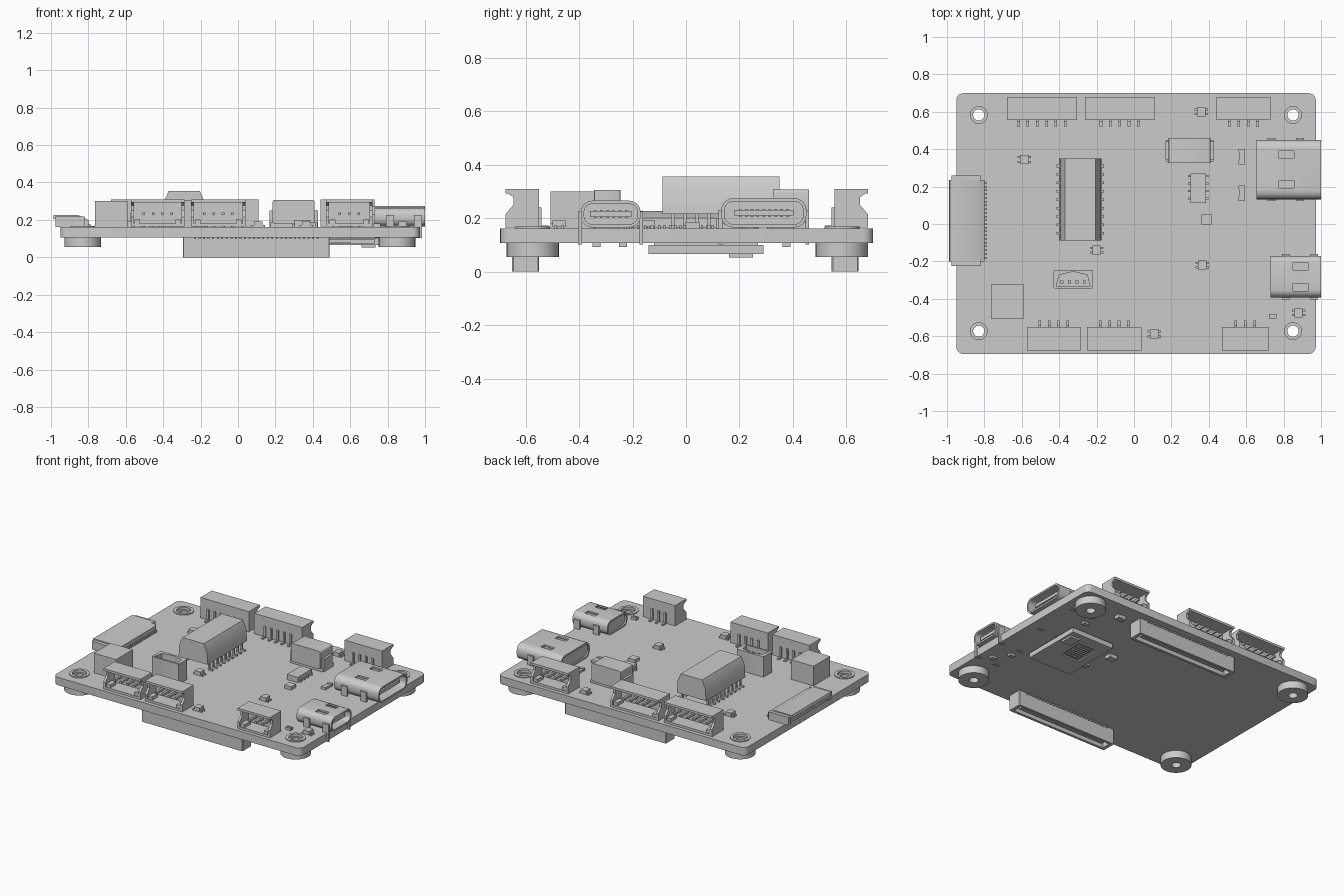
import bpy, bmesh, math
from mathutils import Vector

if "Cube" in bpy.data.objects:
    bpy.data.objects.remove(bpy.data.objects["Cube"])

TOP, BOT = 0.162, 0.107


def boxes(name, items):
    """One object made of many axis-aligned boxes (x0, x1, y0, y1, z0, z1)."""
    bm = bmesh.new()
    for x0, x1, y0, y1, z0, z1 in items:
        vs = bmesh.ops.create_cube(bm, size=1)['verts']
        for v in vs:
            v.co = Vector(((x0 + x1) / 2 + v.co.x * abs(x1 - x0),
                           (y0 + y1) / 2 + v.co.y * abs(y1 - y0),
                           (z0 + z1) / 2 + v.co.z * abs(z1 - z0)))
    me = bpy.data.meshes.new(name)
    bm.to_mesh(me)
    bm.free()
    ob = bpy.data.objects.new(name, me)
    bpy.context.collection.objects.link(ob)
    return ob


def rrect(a0, a1, b0, b1, r, n=5):
    pts = []
    for cx, cy, s in ((a1 - r, b1 - r, 0), (a0 + r, b1 - r, 1), (a0 + r, b0 + r, 2), (a1 - r, b0 + r, 3)):
        for i in range(n + 1):
            t = (s + i / n) * math.pi / 2
            pts.append((cx + r * math.cos(t), cy + r * math.sin(t)))
    return pts


def circle(cx, cy, r, n=32):
    return [(cx + r * math.cos(2 * math.pi * i / n), cy + r * math.sin(2 * math.pi * i / n)) for i in range(n)]


def prism(name, loops, w0, w1, axis='z'):
    """Extrude an outline (further loops become holes) along an axis."""
    cu = bpy.data.curves.new(name, 'CURVE')
    cu.dimensions, cu.fill_mode, cu.extrude = '2D', 'BOTH', (w1 - w0) / 2
    for loop in loops:
        sp = cu.splines.new('POLY')
        sp.points.add(len(loop) - 1)
        for p, (u, v) in zip(sp.points, loop):
            p.co = (u, v, 0, 1)
        sp.use_cyclic_u = True
    ob = bpy.data.objects.new(name, cu)
    bpy.context.collection.objects.link(ob)
    bpy.ops.object.select_all(action='DESELECT')
    ob.select_set(True)
    bpy.context.view_layer.objects.active = ob
    bpy.ops.object.convert(target='MESH')
    ob = bpy.context.view_layer.objects.active
    mid = (w0 + w1) / 2
    bm = bmesh.new()
    bm.from_mesh(ob.data)
    bmesh.ops.remove_doubles(bm, verts=bm.verts, dist=1e-5)
    for v in bm.verts:
        u, t, w = v.co.x, v.co.y, v.co.z + mid
        v.co = {'z': (u, t, w), 'x': (w, u, t), 'y': (u, w, t)}[axis]
    bmesh.ops.recalc_face_normals(bm, faces=bm.faces)
    bm.to_mesh(ob.data)
    bm.free()
    bpy.ops.object.shade_smooth_by_angle(angle=math.radians(30))
    return ob


def cut(ob, items):
    for it in items:
        cutter = boxes("cutter", [it])
        cutter.hide_render = True
        m = ob.modifiers.new("cut", 'BOOLEAN')
        m.operation, m.object, m.solver = 'DIFFERENCE', cutter, 'EXACT'
        bpy.context.view_layer.objects.active = ob
        bpy.ops.object.modifier_apply(modifier=m.name)
        bpy.data.objects.remove(cutter)


# Circuit board with four mounting holes, rings and spacers
holes = [(x, y) for x in (-0.83, 0.85) for y in (-0.573, 0.583)]
prism("board", [rrect(-0.95, 0.972, -0.695, 0.70, 0.04)] + [circle(x, y, 0.05) for x, y in holes], BOT, TOP)
for x, y in holes:
    prism("spacer", [circle(x, y, 0.098), circle(x, y, 0.03)], 0.055, BOT)
    prism("hole_ring", [circle(x, y, 0.065), circle(x, y, 0.045)], BOT, TOP + 0.006)
    prism("hole_sleeve", [circle(x, y, 0.05), circle(x, y, 0.03)], BOT, TOP - 0.012)


# Side-entry wire connectors along the front and back edges
def wire_connector(x0, x1, yi, yo, h=0.308):
    s = 1 if yo > yi else -1
    w, z0 = 0.016, TOP + 0.003
    parts = [(x0, x1, yi + s * 0.02, yo, z0, z0 + w),
             (x0, x1, yi + s * 0.02, yi + s * 0.045, z0, h),
             (x0, x1, yi + s * 0.02, yo, h - w, h)]
    ob = boxes("wire_connector_shell", parts)
    prof = [(yi + s * 0.02, z0), (yo, z0), (yo, z0 + 0.05), (yo - s * 0.03, z0 + 0.085),
            (yo - s * 0.03, h - 0.03), (yo, h - 0.01), (yo, h), (yi + s * 0.02, h)]
    for a in (x0, x1 - w):
        prism("wire_connector_side", [prof], a, a + w, 'x')
    n = round((x1 - x0 - 0.1) / 0.05)
    pins = []
    for i in range(n):
        c = (x0 + x1) / 2 + (i - (n - 1) / 2) * 0.05
        pins += [(c - .007, c + .007, yi + s * .03, yo - s * .02, .225, .24),
                 (c - .007, c + .007, yi + s * .01, yi + s * .02, TOP, .24),
                 (c - .007, c + .007, yi - s * .015, yi + s * .02, TOP, TOP + .01)]
    for a in (x0 + 0.02, x1 - 0.05):
        pins.append((a, a + 0.03, yo - s * 0.07, yo - s * 0.005, z0 + w, z0 + w + 0.022))
    boxes("wire_connector_pins", pins)


for x0, x1 in ((-0.68, -0.305), (-0.263, 0.11), (0.44, 0.73)):
    wire_connector(x0, x1, 0.535, 0.68)
for x0, x1 in ((-0.573, -0.285), (-0.25, 0.04), (0.47, 0.72)):
    wire_connector(x0, x1, -0.53, -0.675)


# Metal-shell ports on the right edge
def port(name, x0, y0, y1, z1, r):
    w, z0 = 0.012, TOP + 0.003
    shell = prism(name + "_shell", [rrect(y0, y1, z0, z1, r),
                  rrect(y0 + w, y1 - w, z0 + w, z1 - w, r - w)], x0, 1.0, 'x')
    yc, hw = (y0 + y1) / 2, (y1 - y0) / 2
    cut(shell, [(x0 + .12, x0 + .20, yc + s * hw * .5 - .02, yc + s * hw * .5 + .02, z1 - .02, z1 + .02)
                for s in (-1, 1)])
    prism(name + "_back", [rrect(y0 + .004, y1 - .004, z0 + .004, z1 - .004, r - .004)], x0 + .01, x0 + .08, 'x')
    zc = (z0 + z1) / 2
    tongue = [(x0 + .05, .975, yc - hw * .7, yc + hw * .7, zc - .011, zc + .011)]
    n = int(hw * 60)
    for i in range(n):
        c = yc + (i - (n - 1) / 2) * hw * 1.25 / n
        tongue += [(x0 + .09, .965, c - .005, c + .005, zc - .015, zc + .015)]
    boxes(name + "_tongue", tongue)
    tabs = []
    for x in (x0 + 0.06, x0 + 0.21):
        for s in (-1, 1):
            e = yc + s * hw
            tabs.append((x, x + 0.045, e - s * .004, e + s * .01, BOT - .005, zc + .01))
    boxes(name + "_tabs", tabs)


port("large_port", 0.655, 0.132, 0.45, 0.275, 0.045)
port("small_port", 0.73, -0.393, -0.17, 0.265, 0.042)

# Flat cable connector on the left edge
prism("cable_connector_body", [[(-.965, .163), (-.80, .163), (-.80, .20), (-.855, .226), (-.985, .226),
      (-.99, .208), (-.88, .203), (-.88, .185), (-.965, .180)]], -0.20, 0.235, 'y')
boxes("cable_connector_ends", [(-.975, -.82, -.225, -.195, TOP, .218), (-.975, -.82, .23, .258, TOP, .218)])
boxes("cable_connector_pins", [(-.96, -.785, -.18 + i * .02 - .004, -.18 + i * .02 + .004, TOP, TOP + .012)
                               for i in range(21)] +
      [(-.96, -.87, -.18 + i * .02 - .004, -.18 + i * .02 + .004, .175, .19) for i in range(21)])

# Tall raised component with bevelled sides and bent legs
prism("raised_component", [[(-.40, .215), (-.175, .215), (-.18, .30), (-.205, .355),
      (-.37, .355), (-.395, .30)]], -0.087, 0.35, 'y')
legs = []
for i in range(9):
    y = 0.13 + (i - 4) * 0.045
    for x, s in ((-.387, -1), (-.188, 1)):
        legs += [(x - .006, x + .006, y - .007, y + .007, TOP, .22),
                 (x, x + s * .028, y - .007, y + .007, TOP, TOP + .01)]
boxes("raised_component_legs", legs)

# Upright four-pin socket, open at the top
prism("upright_socket", [rrect(-.43, -.22, -.345, -.245, .008, 2), [(-.415, -.333), (-.235, -.333),
      (-.25, -.272), (-.315, -.257), (-.335, -.257), (-.40, -.272)]], TOP, 0.305)
boxes("upright_socket_pins", [(-.42, -.23, -.34, -.25, TOP, .18)] +
      [(c - .007, c + .007, -.317, -.303, TOP, .28) for c in (-.385, -.345, -.305, -.265)])

# Cube component and coil block
boxes("cube_component", [(-.765, -.592, -.507, -.322, TOP, .30)])
prism("coil_block", [rrect(.185, .41, .18, .307, .012, 3)], 0.325, 0.46, 'y')
boxes("coil_terminals", [(.168, .19, .345, .44, TOP, .25), (.405, .427, .345, .44, TOP, .25),
                         (.17, .425, .335, .45, TOP, .185)])

# Flat chips and small surface parts
boxes("flat_chip", [(.302, .385, .113, .27, TOP, .20)])
boxes("flat_chip_legs", [(.29, .397, .13 + i * .04, .142 + i * .04, TOP, .175) for i in range(4)])
boxes("small_chip", [(.362, .415, -.002, .05, TOP, .185)])
for x, y, a, b in ((.577, .36, .015, .042), (.577, .165, .015, .042), (.743, -.493, .018, .013)):
    boxes("chip_resistor", [(x - a, x + a, y - b, y + b, TOP, .176)] +
          [(x - a - .002, x + a + .002, y + s * b * .75 - b * .25, y + s * b * .75 + b * .25, TOP, .18)
           for s in (-1, 1)])
for x, y in ((.36, .60), (-.587, .345), (-.2, -.14), (.365, -.22), (.108, -.588), (.88, -.475)):
    boxes("small_transistor", [(x - .022, x + .022, y - .024, y + .024, TOP + .004, .192),
                               (x - .036, x + .036, y - .018, y - .008, TOP, .172),
                               (x - .036, x + .036, y + .008, y + .018, TOP, .172)])

# Two long board-to-board connectors underneath
for yc in (-0.6, 0.595):
    prism("board_link_shell", [rrect(-.295, .49, yc - .05, yc + .05, .004, 1),
          rrect(-.27, .465, yc - .032, yc + .032, .004, 1)], 0.0, BOT)
    pins = [(-.28, .48, yc - .045, yc + .045, .07, BOT), (-.245, .44, yc - .011, yc + .011, .012, .08)]
    for i in range(28):
        x = -.23 + i * .0243
        pins += [(x - .005, x + .005, yc - .016, yc + .016, .02, .08),
                 (x - .005, x + .005, yc - .06, yc + .06, BOT - .01, BOT)]
    boxes("board_link_pins", pins)

# Memory card slot underneath: thin shell, contacts and latch
slot = boxes("card_slot_shell", [(.42, .75, -.14, .29, .066, .10)])
cut(slot, [(.44, .73, -.16, .26, .076, .094), (.48, .62, .02, .20, .05, .085)])
boxes("card_slot_contacts", [(.50, .60, .035 + i * .021, .046 + i * .021, .072, .082) for i in range(8)])
boxes("card_slot_latch", [(.66, .735, .16, .25, .053, .068), (.435, .735, -.12, .27, .096, BOT)])

# Loose small parts on the underside
boxes("underside_parts", [(.29, .35, .13, .18, .083, BOT), (.57, .63, .56, .60, .083, BOT),
                          (.87, .91, -.35, -.32, .092, BOT), (.80, .84, -.25, -.22, .092, BOT),
                          (.36, .39, -.05, -.01, .094, BOT), (.70, .74, .36, .39, .092, BOT)])
